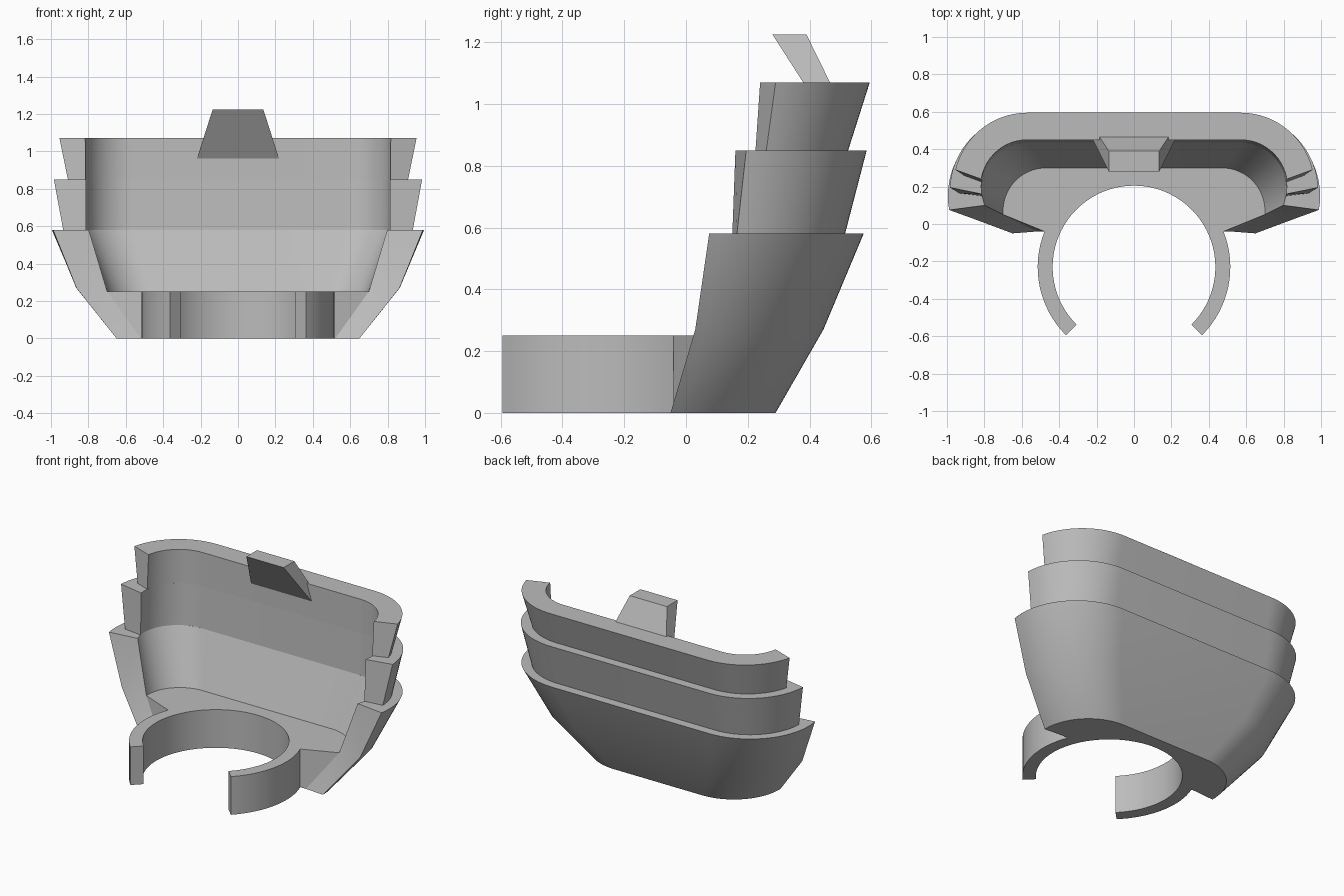
import bpy, bmesh
from math import asin, cos, sin, pi, radians, sqrt

if "Cube" in bpy.data.objects:
    bpy.data.objects.remove(bpy.data.objects["Cube"], do_unlink=True)

grey = bpy.data.materials.new("plain grey")
grey.use_nodes = True
grey.diffuse_color = (0.5, 0.5, 0.5, 1)
grey.node_tree.nodes["Principled BSDF"].inputs["Base Color"].default_value = (0.5, 0.5, 0.5, 1)


def finish(name, bm):
    """Turn a bmesh into a named, smooth-shaded object."""
    bmesh.ops.recalc_face_normals(bm, faces=bm.faces)
    mesh = bpy.data.meshes.new(name)
    bm.to_mesh(mesh)
    bm.free()
    mesh.materials.append(grey)
    obj = bpy.data.objects.new(name, mesh)
    bpy.context.collection.objects.link(obj)
    bpy.ops.object.select_all(action='DESELECT')
    bpy.context.view_layer.objects.active = obj
    obj.select_set(True)
    bpy.ops.object.shade_smooth_by_angle(angle=radians(30))


def arc(cx, cy, r, a, b, n):
    return [(cx + r * cos(a + (b - a) * i / n), cy + r * sin(a + (b - a) * i / n))
            for i in range(n + 1)]


def row(bm, points, z):
    return [bm.verts.new((x, y, z)) for x, y in points]


def u_row(bm, z, cx, cy, r, y_end):
    """Rounded U outline: corner centre, radius and where its ends stop."""
    right = arc(cx, cy, r, asin((y_end - cy) / r), pi / 2, 20)
    return row(bm, right + [(-x, y) for x, y in reversed(right)], z)


def strip(bm, a, b):
    for i in range(len(a) - 1):
        bm.faces.new((a[i], a[i + 1], b[i + 1], b[i]))


def tier(name, outer_low, outer_high, inner_low, inner_high):
    """Closed U-shaped band between two heights."""
    bm = bmesh.new()
    loops = [u_row(bm, *s) for s in (outer_low, outer_high, inner_high, inner_low)]
    for i in range(4):
        strip(bm, loops[i], loops[(i + 1) % 4])
    for end in (0, -1):
        bm.faces.new([loop[end] for loop in loops])
    finish(name, bm)


# Lower hull with its floor and the open clip ring, as one solid
bm = bmesh.new()
out0 = u_row(bm, 0, 0.32, -0.04, 0.33, -0.05)
out1 = u_row(bm, 0.27, 0.48, 0.06, 0.385, 0.03)
out2 = u_row(bm, 0.58, 0.57, 0.15, 0.425, 0.075)
in1 = u_row(bm, 0.25, 0.47, 0.07, 0.23, 0.05)
in2 = u_row(bm, 0.58, 0.57, 0.19, 0.245, 0.10)
ring_y, ring_out, ring_in, front_y = -0.23, 0.515, 0.435, -0.04
join = asin((front_y - ring_y) / ring_out)
arm = arc(0, ring_y, ring_out, join, -pi / 4, 16)
hole = arc(0, ring_y, ring_in, -pi / 4, 5 * pi / 4, 64)
path = arm + hole + [(-x, y) for x, y in reversed(arm)]
path0, path1 = row(bm, path, 0), row(bm, path, 0.25)
foot = row(bm, [(0.52, front_y), (-0.52, front_y)], 0)

strip(bm, out0, out1)
strip(bm, out1, out2)
strip(bm, out2, in2)
strip(bm, in2, in1)
strip(bm, path0, path1)
for end, corner in ((0, foot[0]), (-1, foot[1])):
    bm.faces.new((out0[end], out1[end], in1[end], corner))
    bm.faces.new((out1[end], out2[end], in2[end], in1[end]))
    bm.faces.new((corner, in1[end], path1[end], path0[end]))
bm.faces.new(out0 + [foot[1]] + path0[::-1] + [foot[0]])
bm.faces.new(in1 + path1[::-1])
finish("lower_hull_with_clip", bm)

# Two stepped upper bands
tier("middle_band", (0.58, 0.57, 0.15, 0.365, 0.165), (0.85, 0.575, 0.175, 0.41, 0.195),
     (0.58, 0.57, 0.19, 0.245, 0.15), (0.85, 0.57, 0.2, 0.247, 0.16))
tier("top_band", (0.85, 0.57, 0.175, 0.35, 0.26), (1.07, 0.57, 0.2, 0.395, 0.29),
     (0.85, 0.57, 0.2, 0.247, 0.225), (1.07, 0.57, 0.2, 0.25, 0.24))

# Leaning tapered tab on the back wall
bm = bmesh.new()
low, high = [
    [bm.verts.new((sx * w, y, z)) for sx, y in ((-1, y0), (1, y0), (1, y1), (-1, y1))]
    for w, y0, y1, z in ((0.22, 0.45, 0.52, 0.96), (0.135, 0.28, 0.39, 1.225))]
strip(bm, low + low[:1], high + high[:1])
bm.faces.new(low)
bm.faces.new(high)
finish("rear_tab", bm)
